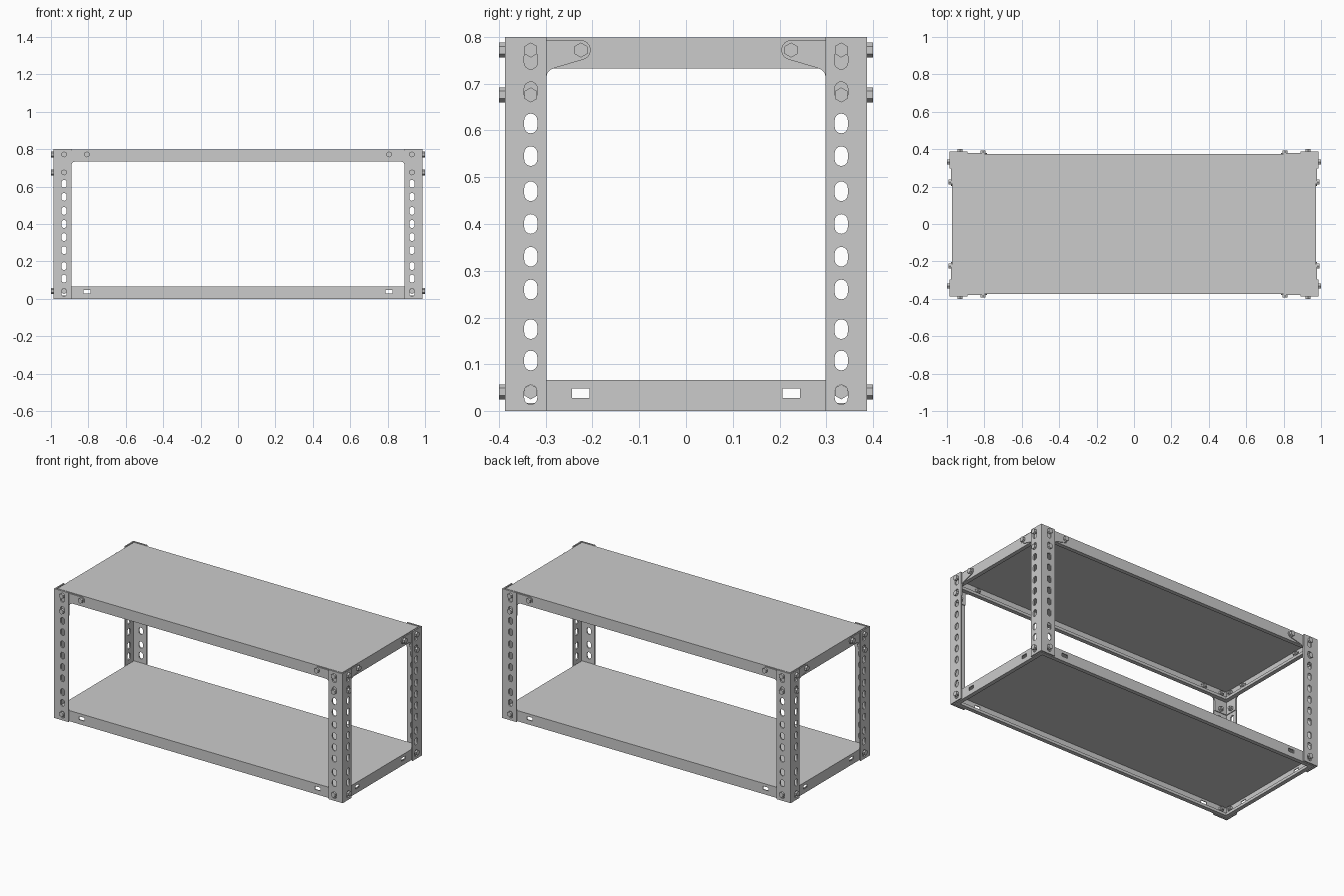
import bpy, bmesh
from math import sin, cos, pi, radians
from mathutils import Vector
from mathutils.geometry import tessellate_polygon

if "Cube" in bpy.data.objects:
    bpy.data.objects.remove(bpy.data.objects["Cube"])

RIM_X, RIM_Y = 0.974, 0.374      # outer faces of the shelf rims
SHEET, GUSSET, POST = 0.005, 0.005, 0.008
SHELF_H = 0.066
SLOT_Z = [0.035, 0.108, 0.175, 0.26, 0.33, 0.40, 0.47, 0.545, 0.615, 0.683, 0.752]


# ---------- outline helpers (u across, v up) ----------
def rect(u0, u1, v0, v1):
    return [(u0, v0), (u1, v0), (u1, v1), (u0, v1)]


def ngon(u, v, r, n):
    return [(u + r * sin(2 * pi * i / n), v + r * cos(2 * pi * i / n)) for i in range(n)]


def slot(u, v, r=0.014, half=0.007, n=8):
    pts = []
    for start, dv in ((0, half), (pi, -half)):
        for i in range(n + 1):
            a = start + pi * i / n
            pts.append((u + r * cos(a), v + dv + r * sin(a)))
    return pts


def gusset_outline(ub, edge, end, z=0.772, r=0.021):
    # rounded nose around the outer bolt, then a fillet down the post
    nose = [(ub + r * cos(radians(a)), z + r * sin(radians(a))) for a in range(90, 256, 15)]
    return nose + [(edge - 0.018, 0.734), (edge - 0.008, 0.730), (edge - 0.002, 0.724),
                   (edge + 0.001, 0.714), (edge + 0.001, 0.655), (end, 0.655), (end, z + r)]


# ---------- solid helpers ----------
def slab(bm, loops, axis, w0, w1):
    """Extrude an outline with holes along x, y or z."""
    def place(p, w):
        u, v = p
        return {'x': (w, u, v), 'y': (u, w, v), 'z': (u, v, w)}[axis]
    flat = [p for lp in loops for p in lp]
    a = [bm.verts.new(place(p, w0)) for p in flat]
    b = [bm.verts.new(place(p, w1)) for p in flat]
    for t in tessellate_polygon([[Vector((u, v, 0)) for u, v in lp] for lp in loops]):
        bm.faces.new([a[i] for i in t])
        bm.faces.new([b[i] for i in reversed(t)])
    base = 0
    for lp in loops:
        n = len(lp)
        for i in range(n):
            j, k = base + i, base + (i + 1) % n
            bm.faces.new((a[j], a[k], b[k], b[j]))
        base += n


def finish(name, bm, mirror=(True, True)):
    bmesh.ops.recalc_face_normals(bm, faces=bm.faces)
    me = bpy.data.meshes.new(name)
    bm.to_mesh(me)
    bm.free()
    ob = bpy.data.objects.new(name, me)
    bpy.context.collection.objects.link(ob)
    if any(mirror):
        m = ob.modifiers.new("mirror", 'MIRROR')
        m.use_axis = (mirror[0], mirror[1], False)
        m.use_mirror_merge = False
    return ob


def bolt(bm, axis, u, v, seat, inner):
    # hex head, shank and hex nut
    slab(bm, [ngon(u, v, 0.016, 6)], axis, seat, seat + 0.013)
    slab(bm, [ngon(u, v, 0.008, 12)], axis, inner - 0.02, seat)
    slab(bm, [ngon(u, v, 0.0155, 6)], axis, inner - 0.012, inner)


# per side: rim face, slot u, outer bolt u, post edge u, rim half length
SIDES = {'x': (RIM_X, 0.332, 0.225, 0.298, RIM_Y - SHEET),
         'y': (RIM_Y, 0.930, 0.808, 0.890, RIM_X)}

# ---------- shelves: deck, slotted rims, folded lips ----------
for name, z in (("bottom_shelf", 0.0), ("top_shelf", 0.733)):
    bm = bmesh.new()
    slab(bm, [rect(-RIM_X, RIM_X, -RIM_Y, RIM_Y)], 'z', z + SHELF_H - SHEET, z + SHELF_H)
    finish(name + "_deck", bm, (False, False))
    for axis, (face, us, ub, edge, half) in SIDES.items():
        bm = bmesh.new()
        loops = [rect(-half, half, z, z + SHELF_H - SHEET)]
        for s in (-1, 1):
            loops.append(rect(s * ub - 0.019, s * ub + 0.019, z + 0.028, z + 0.048))
            loops.append(slot(s * us, z + 0.035))
        slab(bm, loops, axis, face - SHEET, face)
        lip = half - (0.025 - SHEET if axis == 'x' else SHEET)
        slab(bm, [rect(-lip, lip, z, z + SHEET)], axis, face - 0.025, face - SHEET)
        slab(bm, [rect(-lip, lip, z + SHEET, z + 0.017)], axis, face - 0.025, face - 0.021)
        finish(f"{name}_{'end' if axis == 'x' else 'long'}_rims", bm,
               (axis == 'x', axis == 'y'))

# ---------- slotted angle posts ----------
bm = bmesh.new()
for axis, (face, us, ub, edge, half) in SIDES.items():
    end = RIM_Y + GUSSET + POST if axis == 'x' else RIM_X + GUSSET
    slab(bm, [rect(edge, end, 0, 0.8)] + [slot(us, z) for z in SLOT_Z],
         axis, face + GUSSET, face + GUSSET + POST)
finish("corner_posts", bm)

# ---------- corner gussets under the top shelf ----------
bm = bmesh.new()
for axis, (face, us, ub, edge, half) in SIDES.items():
    end = RIM_Y if axis == 'x' else RIM_X + GUSSET
    slab(bm, [gusset_outline(ub, edge, end)], axis, face, face + GUSSET)
finish("corner_gussets", bm)

# ---------- bolts and nuts ----------
bm = bmesh.new()
for axis, (face, us, ub, edge, half) in SIDES.items():
    outer = face + GUSSET + POST
    bolt(bm, axis, us, 0.041, outer, face - SHEET)
    bolt(bm, axis, us, 0.772, outer, face - SHEET)
    bolt(bm, axis, us, 0.676, outer, face)
    bolt(bm, axis, ub, 0.772, face + GUSSET, face - SHEET)
finish("bolts_and_nuts", bm)
